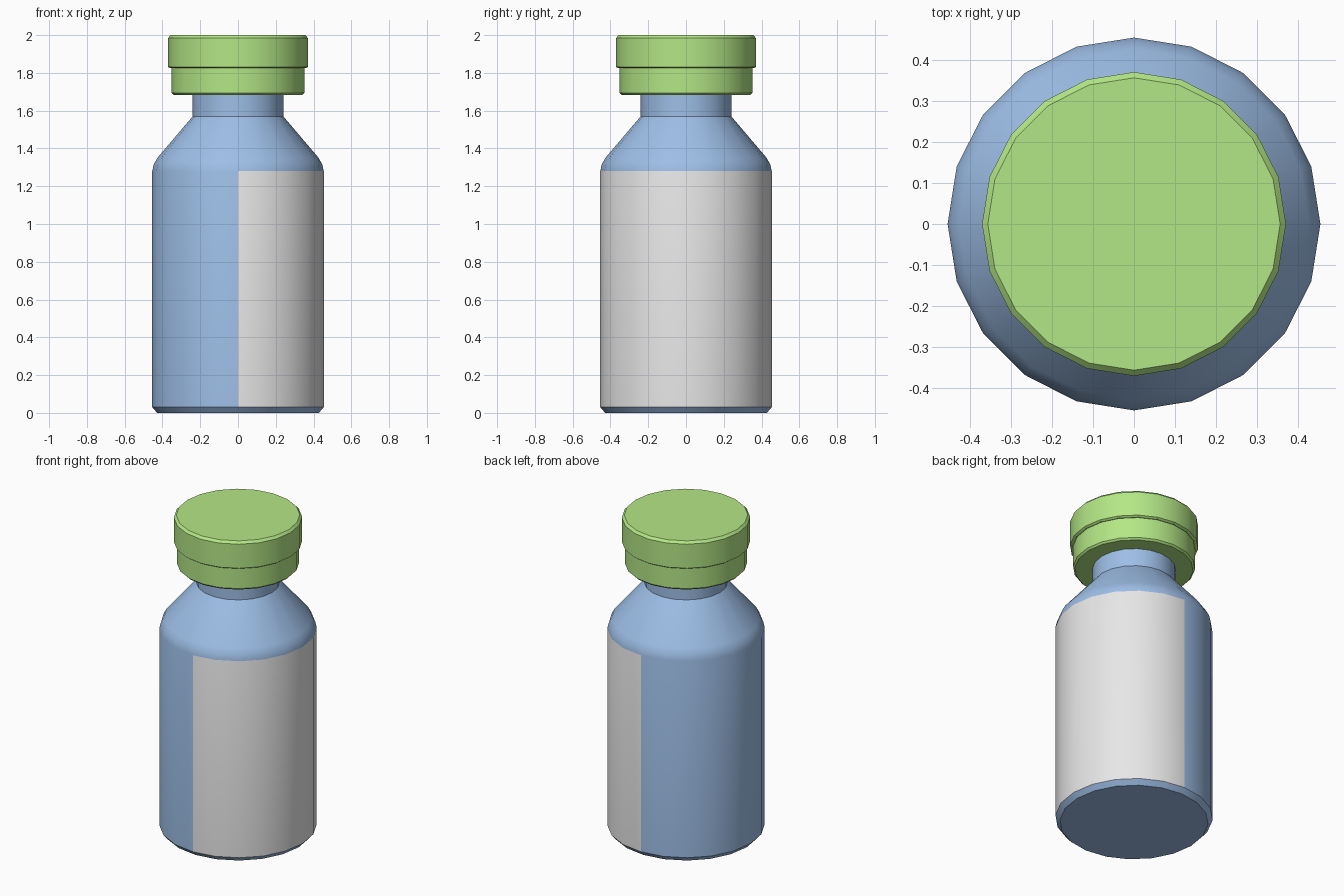
import bpy
import bmesh
import math

SIDES = 20

if "Cube" in bpy.data.objects:
    bpy.data.objects.remove(bpy.data.objects["Cube"], do_unlink=True)


def make_material(name, rgb):
    mat = bpy.data.materials.new(name)
    mat.use_nodes = True
    mat.diffuse_color = (*rgb, 1)
    mat.node_tree.nodes["Principled BSDF"].inputs["Base Color"].default_value = (*rgb, 1)
    return mat


def lathe(name, profile, materials):
    """Turn a (radius, height) profile around z, capping both ends."""
    bm = bmesh.new()
    rings = []
    for radius, z in profile:
        angles = [math.tau * i / SIDES for i in range(SIDES)]
        rings.append([bm.verts.new((radius * math.cos(a), radius * math.sin(a), z))
                      for a in angles])
    for low, high in zip(rings, rings[1:]):
        for i in range(SIDES):
            j = (i + 1) % SIDES
            bm.faces.new((low[i], low[j], high[j], high[i]))
    bm.faces.new(rings[0][::-1])
    bm.faces.new(rings[-1])
    mesh = bpy.data.meshes.new(name)
    bm.to_mesh(mesh)
    bm.free()
    obj = bpy.data.objects.new(name, mesh)
    bpy.context.collection.objects.link(obj)
    for mat in materials:
        mesh.materials.append(mat)
    bpy.ops.object.select_all(action='DESELECT')
    obj.select_set(True)
    bpy.context.view_layer.objects.active = obj
    bpy.ops.object.shade_smooth_by_angle(angle=math.radians(30))
    return obj


blue = make_material("blue glass", (0.366, 0.558, 0.86))
white = make_material("label white", (0.8, 0.8, 0.8))
green = make_material("cap green", (0.456, 0.8, 0.238))

# Bottle: chamfered base, straight wall, rounded shoulder, neck and lip
BASE, SHOULDER = 0.03, 1.28
bottle = lathe("bottle", [
    (0.428, 0), (0.454, BASE), (0.454, SHOULDER), (0.446, 1.315),
    (0.427, 1.35), (0.24, 1.57), (0.24, 1.685), (0.338, 1.685), (0.338, 1.72),
], [blue, white])

# Label: the half of the straight wall facing +x
for face in bottle.data.polygons:
    if face.center.x > 0 and BASE < face.center.z < SHOULDER and abs(face.normal.z) < 0.1:
        face.material_index = 1

# Cap: crimped collar with a wider lid on top
lathe("cap_collar", [(0.341, 1.683), (0.352, 1.694), (0.352, 1.83)], [green])
lathe("cap_lid", [(0.36, 1.825), (0.37, 1.832), (0.37, 1.985), (0.356, 2)], [green])
